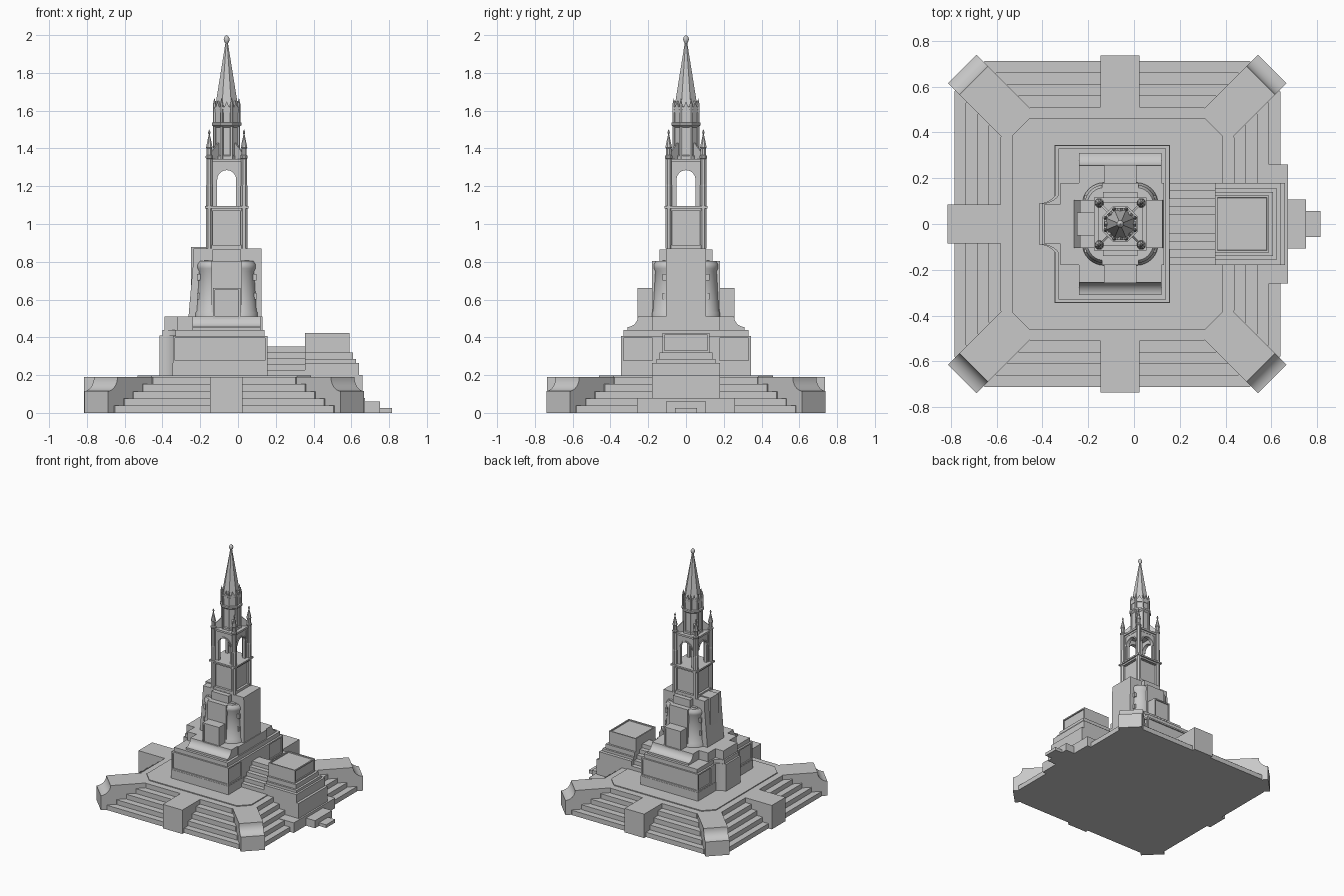
import bpy, bmesh, math
from mathutils import Vector, Matrix

if "Cube" in bpy.data.objects:
    bpy.data.objects.remove(bpy.data.objects["Cube"])

stone = bpy.data.materials.new("grey stone")
stone.diffuse_color = (0.58, 0.58, 0.58, 1)
stone.use_nodes = True
stone.node_tree.nodes["Principled BSDF"].inputs["Base Color"].default_value = stone.diffuse_color
BX, TX = -0.073, -0.06      # centre of the base, axis of the tower


def finish(bm, name, smooth=False):
    bmesh.ops.recalc_face_normals(bm, faces=bm.faces)
    me = bpy.data.meshes.new(name)
    bm.to_mesh(me)
    bm.free()
    me.materials.append(stone)
    ob = bpy.data.objects.new(name, me)
    bpy.context.collection.objects.link(ob)
    if smooth:
        bpy.ops.object.select_all(action='DESELECT')
        ob.select_set(True)
        bpy.context.view_layer.objects.active = ob
        bpy.ops.object.shade_smooth_by_angle(angle=math.radians(35))
    return ob


def box(name, x0, x1, y0, y1, z0, z1, panels=(), t=0.016, d=0.008):
    """Box; faces whose normal is listed in panels get a recessed panel."""
    bm = bmesh.new()
    bmesh.ops.create_cube(bm, size=1)
    for v in bm.verts:
        v.co = ((x0 + x1) / 2 + v.co.x * (x1 - x0), (y0 + y1) / 2 + v.co.y * (y1 - y0),
                (z0 + z1) / 2 + v.co.z * (z1 - z0))
    bm.normal_update()
    for n in panels:
        f = max(bm.faces, key=lambda f: f.normal.dot(Vector(n)) + f.calc_area() * 0.01)
        bmesh.ops.inset_region(bm, faces=[f], thickness=t)
        bmesh.ops.inset_region(bm, faces=[f], thickness=0.001, depth=-d)
        bm.normal_update()
    return finish(bm, name)


def extrude(name, pts, a, b, matrix=Matrix(), smooth=False):
    """Outline in local xy, extruded along local z from a to b."""
    bm = bmesh.new()
    f = bm.faces.new([bm.verts.new((p[0], p[1], a)) for p in pts])
    r = bmesh.ops.extrude_face_region(bm, geom=[f])
    bmesh.ops.translate(bm, vec=(0, 0, b - a),
                        verts=[v for v in r["geom"] if isinstance(v, bmesh.types.BMVert)])
    bm.transform(matrix)
    return finish(bm, name, smooth)


def lathe(name, prof, n, x, y, rot=0.0, smooth=False):
    """Rings of n sides through (radius, z) points."""
    bm = bmesh.new()
    rings = [[bm.verts.new((x + r * math.cos(rot + math.tau * i / n),
                            y + r * math.sin(rot + math.tau * i / n), z)) for i in range(n)]
             for r, z in prof]
    for a, b in zip(rings, rings[1:]):
        for i in range(n):
            bm.faces.new((a[i], a[(i + 1) % n], b[(i + 1) % n], b[i]))
    bm.faces.new(rings[0][::-1])
    bm.faces.new(rings[-1])
    return finish(bm, name, smooth)


def arc(cx, cy, r, a0, a1, n=8):
    return [(cx + r * math.cos(math.radians(a0 + (a1 - a0) * i / n)),
             cy + r * math.sin(math.radians(a0 + (a1 - a0) * i / n))) for i in range(n + 1)]


def octagon(h, c):
    q = [(h, h - c), (h - c, h), (c - h, h), (-h, h - c)]
    return [(BX + x, y) for x, y in q] + [(BX - x, -y) for x, y in q]


# local xy = (sideways, up), extruded along depth
def upright(x, y, ang):
    return (Matrix.Translation((x, y, 0)) @ Matrix.Rotation(ang, 4, 'Z')
            @ Matrix.Rotation(math.pi / 2, 4, 'X'))


# stepped base
for i, h in enumerate((0.712, 0.662, 0.612, 0.562, 0.511)):
    extrude(f"base_step_{i}", octagon(h, 0.133), 0, 0.038 * (i + 1))
extrude("terrace", octagon(0.46, 0.075), 0.1, 0.197)

# diagonal corner piers with a scooped outer end
pier = [(0.5, 0), (0.958, 0), (0.958, 0.115)] + arc(0.962, 0.19, 0.075, -90, -180)[1:] + [(0.5, 0.19)]
for k in range(4):
    extrude(f"corner_pier_{k}", pier, -0.088, 0.088,
            upright(BX, 0, math.radians(45 + 90 * k)), True)

# middle piers
for s in (-1, 1):
    box("middle_pier", BX + 0.012 - 0.086, BX + 0.012 + 0.086, *sorted((s * 0.45, s * 0.735)), 0, 0.19)
box("middle_pier_left", -0.815, -0.5, -0.086, 0.086, 0, 0.19)

# entrance block on the right with its steps
box("entry_slab", 0.4, 0.673, -0.26, 0.26, 0, 0.08)
box("entry_block", 0.354, 0.66, -0.18, 0.18, 0, 0.2)
box("entry_block_upper", 0.354, 0.64, -0.18, 0.18, 0.2, 0.265)
box("entry_tier", 0.354, 0.625, -0.155, 0.155, 0.265, 0.285)
box("entry_tier_upper", 0.354, 0.608, -0.14, 0.14, 0.285, 0.32)
box("entry_altar", 0.354, 0.59, -0.125, 0.125, 0.32, 0.422, [(1, 0, 0), (0, 0, 1)], 0.014)
box("entry_step", 0.6, 0.752, -0.107, 0.107, 0, 0.06)
box("entry_step_low", 0.7, 0.815, -0.057, 0.057, 0, 0.025)
for i in range(5):
    h = 0.18 - 0.034 * i
    box(f"bridge_stair_{i}", 0.14, 0.36, -h, h, 0.18, 0.227 + 0.031 * i)

# pedestal with recessed panels
box("pedestal_plinth", -0.347, 0.157, -0.345, 0.345, 0.19, 0.265)
box("pedestal_core", -0.345, 0.155, -0.17, 0.17, 0.265, 0.408)
for s in (-1, 1):
    box("pedestal_side", -0.345, 0.155, *sorted((s * 0.165, s * 0.343)), 0.265, 0.408,
        [(0, s, 0), (1, 0, 0), (-1, 0, 0)])
box("pedestal_cornice", -0.33, 0.14, -0.33, 0.33, 0.40, 0.44)

# bowed projection on the left
for name, g, z0, z1 in (("apse", 0.0, 0.19, 0.41), ("apse_cornice", 0.014, 0.41, 0.44)):
    side = arc(-0.415 + g, 0.18, 0.09, 0, -90)
    extrude(name, [(-0.2, 0.18)] + side + [(x, -y) for x, y in side[::-1]] + [(-0.2, -0.18)],
            z0, z1, smooth=True)
box("apse_block", -0.39, -0.2, -0.088, 0.088, 0.44, 0.51)
box("upper_plinth", -0.32, 0.131, -0.18, 0.18, 0.43, 0.51)

# front and back buttresses with flared feet
foot = [(0, 0.44), (0.31, 0.44), (0.31, 0.455)] + arc(0.31, 0.51, 0.055, -90, -180)[1:] + [(0, 0.51)]
for k, s in enumerate((-1, 1)):
    extrude(f"buttress_foot_{k}", foot, -0.18, 0.18, upright(TX, 0, s * math.pi / 2), True)
    box(f"buttress_{k}", TX - 0.072, TX + 0.072, *sorted((s * 0.1, s * 0.257)), 0.5, 0.66,
        [(0, s, 0)], 0.014)

# cross-shaped main mass
extrude("main_mass_x", [(-0.265, 0.44), (-0.262, 0.51), (-0.237, 0.8), (-0.235, 0.87),
                        (0.124, 0.87), (0.126, 0.44)], -0.105, 0.105, upright(0, 0, 0))
box("main_mass_y", TX - 0.08, TX + 0.08, -0.18, 0.18, 0.44, 0.805)
box("main_cap_y", TX - 0.075, TX + 0.075, -0.14, 0.14, 0.8, 0.865)
box("left_ledge", -0.25, -0.16, -0.05, 0.05, 0.5, 0.878)
box("main_core", TX - 0.12, TX + 0.12, -0.125, 0.125, 0.44, 0.81)

# round corner turrets
for sx in (-1, 1):
    for sy in (-1, 1):
        lathe("corner_turret", [(0.096, 0.44), (0.096, 0.53), (0.09, 0.54), (0.078, 0.75), (0.086, 0.765),
                                (0.086, 0.785), (0.074, 0.805)],
              32, TX + sx * 0.07, sy * 0.085, smooth=True)
        # slit windows on the turrets, as thin plates
        for z in (0.6, 0.7):
            box("turret_slit", TX + sx * 0.145 - 0.012, TX + sx * 0.145 + 0.012,
                sy * 0.115 - 0.009, sy * 0.115 + 0.009, z, z + 0.035)

# tower shaft
box("shaft", TX - 0.092, TX + 0.092, -0.092, 0.092, 0.8, 1.08,
    [(1, 0, 0), (-1, 0, 0), (0, 1, 0), (0, -1, 0)], 0.02, 0.006)
box("shaft_base", TX - 0.104, TX + 0.104, -0.104, 0.104, 0.86, 0.89)
box("shaft_cornice", TX - 0.115, TX + 0.115, -0.115, 0.115, 1.083, 1.095)
box("shaft_cornice_low", TX - 0.104, TX + 0.104, -0.104, 0.104, 1.07, 1.083)

# open belfry: one arched wall per side
wall = ([(-0.088, 1.09), (-0.088, 1.33), (0.088, 1.33), (0.088, 1.09), (0.05, 1.09)]
        + arc(0, 1.235, 0.05, 0, 180, 14) + [(-0.05, 1.09)])
hood = arc(0, 1.235, 0.06, 0, 180, 14) + arc(0, 1.235, 0.05, 180, 0, 14)
for k in range(4):
    m = upright(TX, 0, k * math.pi / 2)
    extrude(f"belfry_wall_{k}", wall, 0.064, 0.086, m)
    extrude(f"arch_moulding_{k}", hood, 0.08, 0.092, m)
box("belfry_ceiling", TX - 0.088, TX + 0.088, -0.088, 0.088, 1.315, 1.332)
box("belfry_cornice", TX - 0.097, TX + 0.097, -0.097, 0.097, 1.33, 1.345)

# corner posts with pinnacles, and struts to the octagon
Q = math.pi / 4
for k in range(4):
    a = Q + k * math.pi / 2
    x, y = TX + 0.13 * math.cos(a), 0.13 * math.sin(a)
    lathe(f"pinnacle_{k}", [(0.019, 0.87), (0.019, 1.2), (0.017, 1.21), (0.017, 1.345), (0.021, 1.35),
                            (0.021, 1.36), (0.015, 1.365), (0.015, 1.4), (0.019, 1.405), (0.003, 1.475),
                            (0.007, 1.482), (0.006, 1.488), (0.001, 1.5)], 8, x, y, math.pi / 8)
    extrude(f"strut_{k}", [(0.05, 1.34), (0.13, 1.34), (0.13, 1.37), (0.065, 1.43), (0.05, 1.43)],
            -0.005, 0.005, upright(TX, 0, a))

# octagonal drum, crown and spire
E = math.pi / 8
lathe("drum", [(0.074, 1.34), (0.074, 1.36), (0.068, 1.365), (0.068, 1.51), (0.084, 1.523), (0.084, 1.536),
               (0.07, 1.538), (0.07, 1.6), (0.076, 1.61), (0.076, 1.62), (0.066, 1.622)], 8, TX, 0, E)
for k in range(8):
    a = E + k * Q
    lathe(f"drum_post_{k}", [(0.009, 1.345), (0.009, 1.52)], 6, TX + 0.068 * math.cos(a), 0.068 * math.sin(a))
    lathe(f"crown_pinnacle_{k}", [(0.009, 1.538), (0.009, 1.63), (0.001, 1.665)], 6,
          TX + 0.07 * math.cos(a), 0.07 * math.sin(a))
    extrude(f"crown_gable_{k}", [(-0.024, 1.59), (0.024, 1.59), (0, 1.65)], 0.05, 0.069,
            upright(TX, 0, k * Q))
lathe("spire", [(0.066, 1.6), (0.064, 1.63), (0.006, 1.965)], 8, TX, 0, E)
lathe("finial", [(0.006, 1.955), (0.013, 1.967), (0.016, 1.979), (0.012, 1.99), (0.002, 2.0)],
      16, TX, 0, smooth=True)
